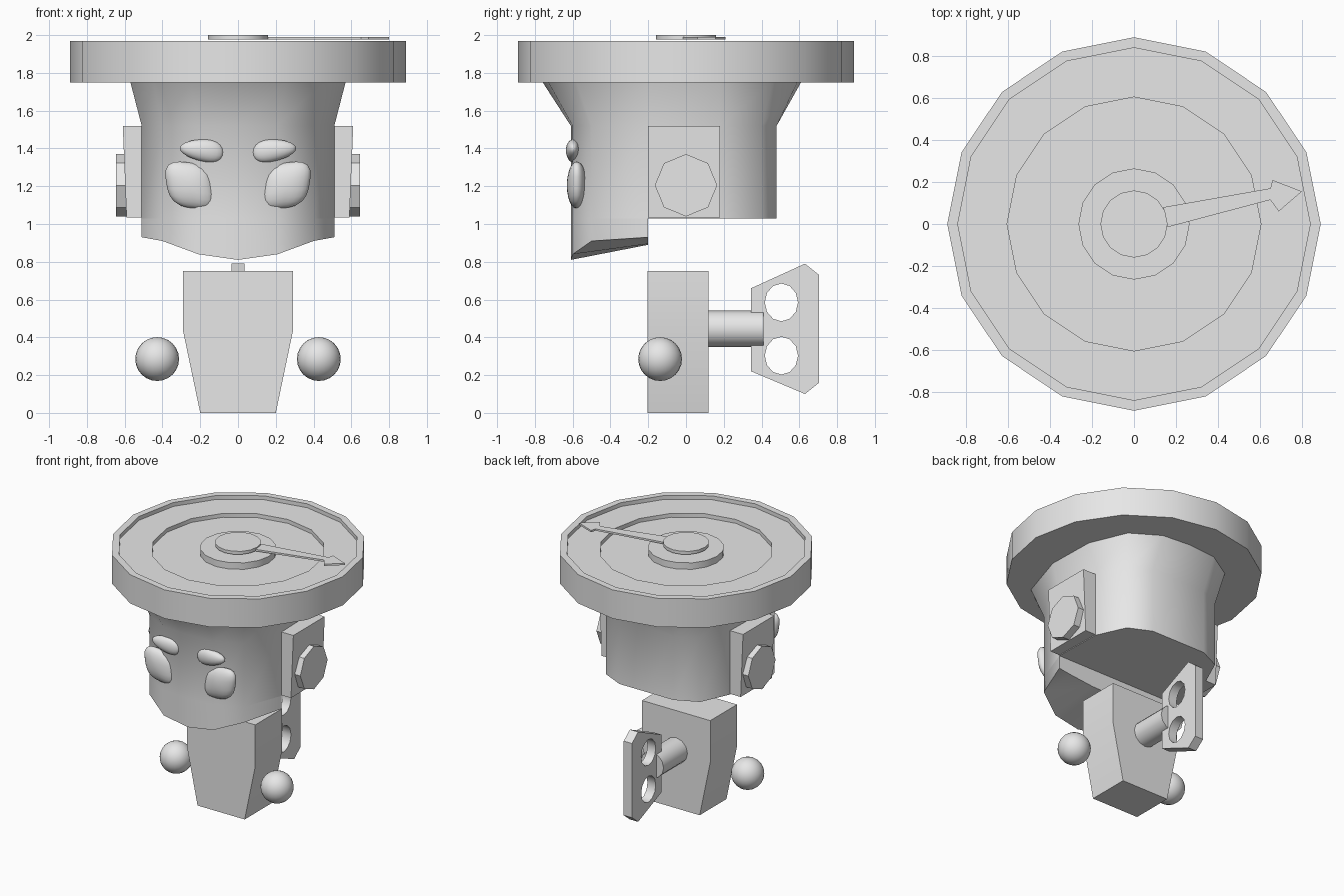
import bpy, bmesh, math
from mathutils import Vector

if "Cube" in bpy.data.objects:
    bpy.data.objects.remove(bpy.data.objects["Cube"])

grey = bpy.data.materials.new("plain_grey")
grey.diffuse_color = (0.8, 0.8, 0.8, 1)
grey.use_nodes = True
grey.node_tree.nodes["Principled BSDF"].inputs["Base Color"].default_value = grey.diffuse_color


def finish(ob, angle=40):
    bpy.ops.object.select_all(action='DESELECT')
    ob.select_set(True)
    bpy.context.view_layer.objects.active = ob
    ob.data.materials.clear()
    ob.data.materials.append(grey)
    if angle:
        bpy.ops.object.shade_smooth_by_angle(angle=math.radians(angle))
    return ob


def from_bmesh(name, bm, angle=40):
    bmesh.ops.recalc_face_normals(bm, faces=bm.faces)
    me = bpy.data.meshes.new(name)
    bm.to_mesh(me)
    bm.free()
    ob = bpy.data.objects.new(name, me)
    bpy.context.collection.objects.link(ob)
    return finish(ob, angle)


def loft(name, rings, angle=40):
    """Skin equal-length closed rings and cap both ends."""
    bm = bmesh.new()
    rows = [[bm.verts.new(p) for p in ring] for ring in rings]
    n = len(rows[0])
    for a, b in zip(rows, rows[1:]):
        for i in range(n):
            j = (i + 1) % n
            bm.faces.new((a[i], a[j], b[j], b[i]))
    bm.faces.new(rows[0])
    bm.faces.new(rows[-1])
    return from_bmesh(name, bm, angle)


def circle(r, z, n=16):
    return [(r * math.cos(t), r * math.sin(t), z)
            for t in (2 * math.pi * i / n for i in range(n))]


def mirrored(half):
    """Complete a half outline whose first and last points lie on x = 0."""
    return half + [(-p[0],) + tuple(p[1:]) for p in half[-2:0:-1]]


# dial plate with stepped recesses and a raised hub
loft("dial_plate", [circle(r, z) for r, z in (
    (0.6, 1.75), (0.89, 1.75), (0.89, 1.97), (0.84, 1.97), (0.84, 1.94),
    (0.605, 1.94), (0.605, 1.91), (0.265, 1.91), (0.265, 1.96))], 35)
loft("dial_button", [circle(0.16, 1.976), circle(0.16, 2.0)], 35)

# pointer arrow
arrow = [(0.14, 0.08), (0.65, 0.17), (0.66, 0.21), (0.80, 0.155),
         (0.69, 0.06), (0.65, 0.115), (0.16, -0.015)]
loft("pointer", [[(x, y, z) for x, y in arrow] for z in (1.976, 1.99)], 0)

# head, flaring upward to the dial
plan = [(0, -0.61), (0.21, -0.60), (0.40, -0.50), (0.51, -0.20),
        (0.50, 0.18), (0.40, 0.40), (0.23, 0.48), (0, 0.48)]
flare = [(0, -0.76), (0.25, -0.73), (0.45, -0.58), (0.57, -0.20),
         (0.56, 0.18), (0.44, 0.46), (0.23, 0.59), (0, 0.61)]
loft("head", [mirrored([(x, y, z) for x, y in outline])
              for outline, z in ((plan, 1.03), (plan, 1.52), (flare, 1.752))], 60)

# jaw, sloping down to the chin
chin_z = (0.81, 0.84, 0.91, 0.93)
bm = bmesh.new()
halves = [(x, y, z) for (x, y), z in zip(plan[:4], chin_z)]
front = halves[::-1] + [(-x, y, z) for x, y, z in halves[1:]]
rear_z = (0.93, 0.915, 0.895, 0.89, 0.895, 0.915, 0.93)
low = [bm.verts.new(p) for p in front]
top = [bm.verts.new((x, y, 1.031)) for x, y, z in front]
rear = [low[0]] + [bm.verts.new((front[i][0], -0.2, rear_z[i]))
                   for i in range(1, 6)] + [low[6]]
for i in range(6):
    bm.faces.new((low[i], low[i + 1], top[i + 1], top[i]))
    under = [low[i], rear[i], rear[i + 1], low[i + 1]]
    bm.faces.new(list(dict.fromkeys(under)))
bm.faces.new(rear + [top[6], top[0]])
bm.faces.new(top)
from_bmesh("jaw", bm, 50)

# ears: a block with an octagonal knob on each side
for s, side in ((-1, "left"), (1, "right")):
    block = [[(s * 0.42, y, z) for y, z in
              ((-0.2, 1.035), (0.18, 1.035), (0.18, 1.52), (-0.2, 1.52))],
             [(s * (0.61 if z > 1.2 else 0.59), y, z) for y, z in
              ((-0.2, 1.035), (0.18, 1.035), (0.18, 1.52), (-0.2, 1.52))]]
    loft(side + "_ear", block)
    loft(side + "_ear_knob",
         [[(s * x, a, 1.205 + b) for a, b, _ in circle(0.165, 0, 8)]
          for x in (0.56, 0.645)])


def blob(name, centre, size, power=1.0, shape=None, seg=24):
    """Smooth ellipsoid, squared off by power and bent by shape."""
    bm = bmesh.new()
    bmesh.ops.create_uvsphere(bm, u_segments=seg, v_segments=seg // 2, radius=1)
    for v in bm.verts:
        p = v.co.copy()
        if power != 1.0:
            d = (abs(p.x) ** power + abs(p.z) ** power) ** (1 / power)
            k = math.hypot(p.x, p.z) / d if d > 1e-6 else 1
            p.x *= k
            p.z *= k
        if shape:
            p = shape(p)
        v.co = Vector(centre) + Vector(p[i] * size[i] for i in range(3))
    return from_bmesh(name, bm, 180)


# eyes, eyebrows and hands
for s, side in ((-1, "left"), (1, "right")):
    blob(side + "_eye", (s * 0.255, -0.578, 1.205), (0.125, 0.053, 0.122), 3.0,
         lambda p: Vector((p.x + s * 0.15 * p.z, p.y, p.z + s * 0.12 * p.x)))
    blob(side + "_eyebrow", (s * 0.192, -0.598, 1.39), (0.115, 0.038, 0.072), 2.2,
         lambda p: Vector((p.x, p.y,
                           p.z * (0.8 - 0.2 * s * p.x) + 0.15 * s * p.x)))
    blob(side + "_hand", (s * 0.428, -0.137, 0.285), (0.116,) * 3)

# body, narrowing toward the bottom
loft("body", [[(-w, -0.205, z), (w, -0.205, z), (w, 0.12, z), (-w, 0.12, z)]
              for w, z in ((0.2, 0), (0.29, 0.43), (0.29, 0.75))], 60)

# winding key shaft
loft("key_shaft", [[(a, y, 0.445 + b) for a, b, _ in circle(0.097, 0, 12)]
                   for y in (0.10, 0.41)])

# winding key grip: flat plate with two round holes
grip = [(0.345, 0.66), (0.63, 0.79), (0.705, 0.73),
        (0.705, 0.16), (0.63, 0.10), (0.345, 0.22)]
cu = bpy.data.curves.new("key_grip", 'CURVE')
cu.dimensions = '2D'
cu.fill_mode = 'BOTH'
cu.extrude = 0.035
holes = [[(0.505 + 0.088 * x, zc + 0.1 * y) for x, y, _ in circle(1, 0, 12)]
         for zc in (0.585, 0.303)]
for pts in [grip] + holes:
    sp = cu.splines.new('POLY')
    sp.points.add(len(pts) - 1)
    for p, (x, y) in zip(sp.points, pts):
        p.co = (x, y, 0, 1)
    sp.use_cyclic_u = True
ob = bpy.data.objects.new("key_grip", cu)
ob.rotation_euler = (math.pi / 2, 0, math.pi / 2)
bpy.context.collection.objects.link(ob)
bpy.ops.object.select_all(action='DESELECT')
ob.select_set(True)
bpy.context.view_layer.objects.active = ob
bpy.ops.object.convert(target='MESH')
finish(bpy.context.view_layer.objects.active, 40)
